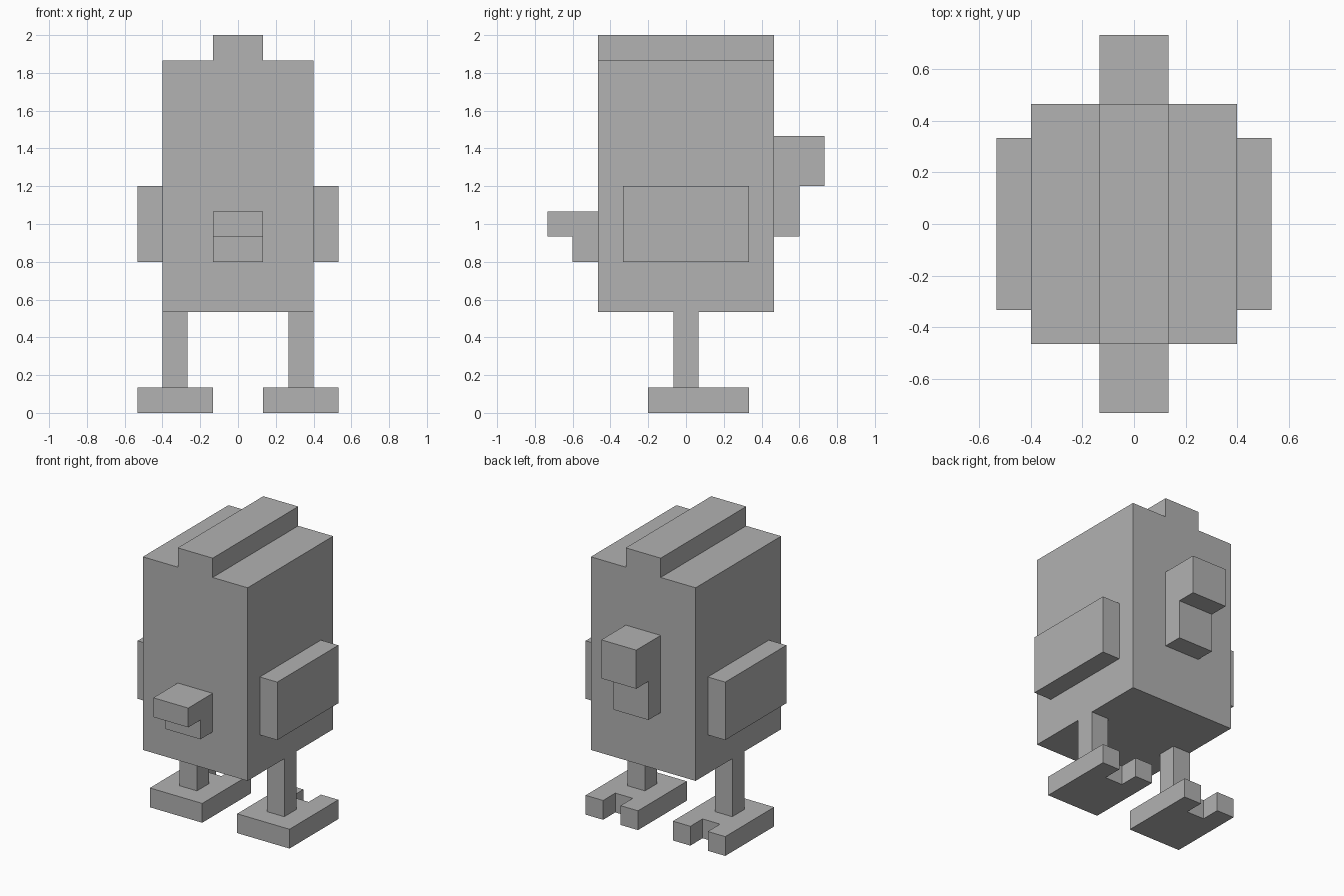
import bpy
import bmesh
from mathutils import Vector

cube = bpy.data.objects.get("Cube")
if cube:
    bpy.data.objects.remove(cube, do_unlink=True)

U = 1 / 15  # grid unit: the model is 30 units tall

grey = bpy.data.materials.new("plain_grey")
grey.use_nodes = True
grey.diffuse_color = (0.445, 0.445, 0.445, 1)
grey.node_tree.nodes["Principled BSDF"].inputs["Base Color"].default_value = grey.diffuse_color


def prism(name, profile, axis, lo, hi):
    """Extrude a 2D profile, given in grid units, along one axis."""
    def place(a, b, t):
        return Vector({"x": (t, a, b), "y": (a, t, b), "z": (a, b, t)}[axis]) * U

    bm = bmesh.new()
    face = bm.faces.new([bm.verts.new(place(a, b, lo)) for a, b in profile])
    grown = bmesh.ops.extrude_face_region(bm, geom=[face], use_keep_orig=True)
    moved = [v for v in grown["geom"] if isinstance(v, bmesh.types.BMVert)]
    bmesh.ops.translate(bm, verts=moved, vec=place(0, 0, hi - lo))
    bmesh.ops.recalc_face_normals(bm, faces=bm.faces)
    mesh = bpy.data.meshes.new(name)
    bm.to_mesh(mesh)
    bm.free()
    mesh.materials.append(grey)
    obj = bpy.data.objects.new(name, mesh)
    bpy.context.collection.objects.link(obj)
    return obj


def rect(a0, a1, b0, b1):
    return [(a0, b0), (a1, b0), (a1, b1), (a0, b1)]


# Body with the crest running front to back
prism("body", [(-6, 8), (6, 8), (6, 28), (2, 28), (2, 30), (-2, 30), (-2, 28), (-6, 28)],
      "y", -7, 7)

# Stepped beak on the front, stepped tail on the back
prism("beak", [(-7, 12), (-9, 12), (-9, 14), (-11, 14), (-11, 16), (-7, 16)], "x", -2, 2)
prism("tail", [(7, 14), (9, 14), (9, 18), (11, 18), (11, 22), (7, 22)], "x", -2, 2)

# Wings, legs and feet with a notch between the rear toes
for side, s in (("left", 1), ("right", -1)):
    prism(side + "_wing", rect(-5, 5, 12, 18), "x", 6 * s, 8 * s)
    prism(side + "_leg", rect(4 * s, 6 * s, -1, 1), "z", 2, 8)
    foot = [(2, -3), (8, -3), (8, 5), (6, 5), (6, 3), (4, 3), (4, 5), (2, 5)]
    prism(side + "_foot", [(x * s, y) for x, y in foot], "z", 0, 2)
